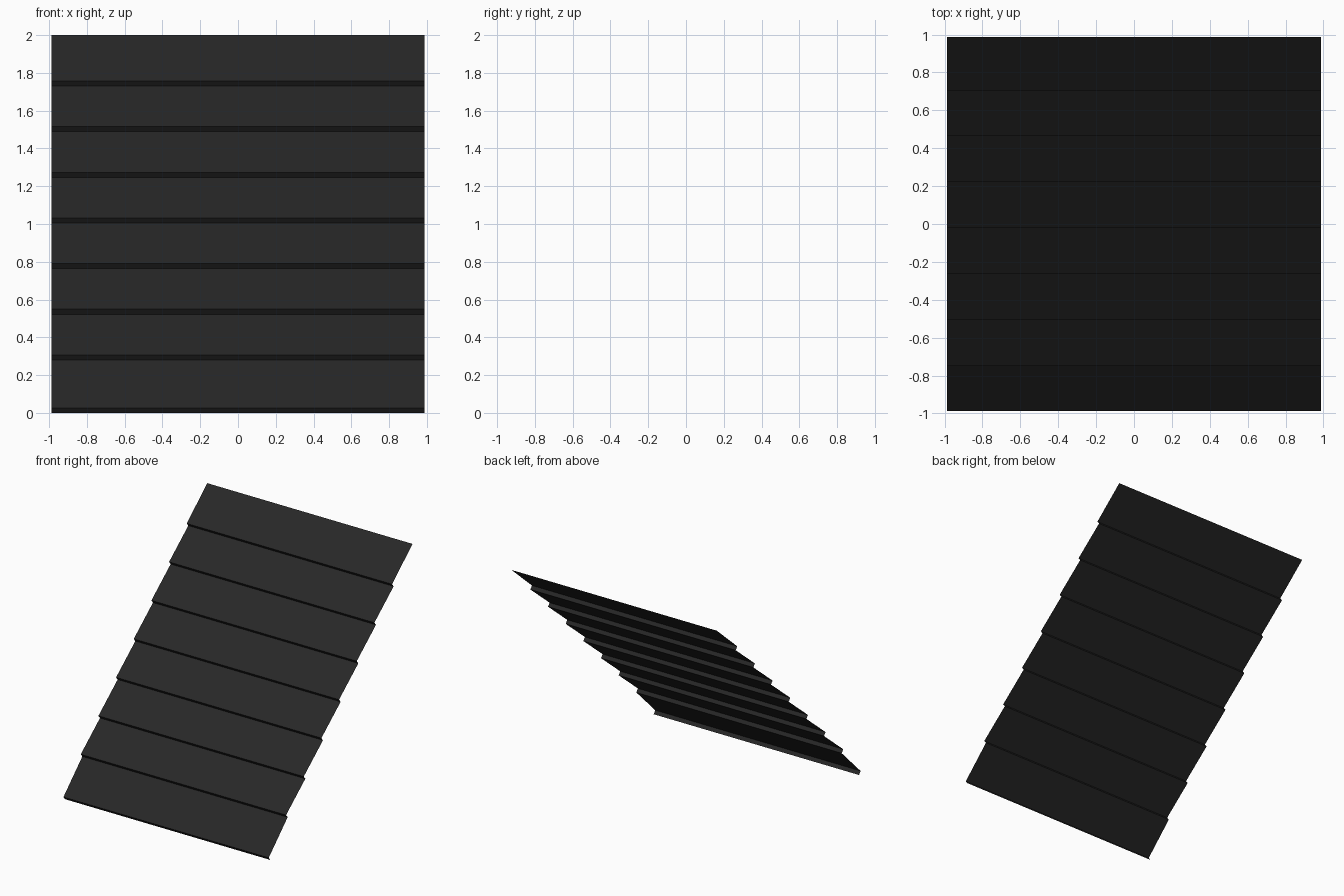
import bpy
import bmesh

if "Cube" in bpy.data.objects:
    bpy.data.objects.remove(bpy.data.objects["Cube"])

HALF_W = 0.987      # half width of the panel
LIP_Y, LIP_Z = 0.021, 0.027   # undercut lip of each board

slate = bpy.data.materials.new("charcoal")
slate.diffuse_color = (0.02, 0.02, 0.02, 1.0)
slate.use_nodes = True
slate.node_tree.nodes["Principled BSDF"].inputs["Base Color"].default_value = slate.diffuse_color

# Upper lip points of the eight overlapping boards (y, z)
lips = [(-0.987, LIP_Z)]
lips += [(-0.749 + 0.2425 * k, 0.307 + 0.2417 * k) for k in range(7)]

# Stepped side profile: under-edge then lip for each board, ending at the ridge
profile = []
for y, z in lips:
    profile += [(y + LIP_Y, z - LIP_Z), (y, z)]
profile.append((0.987, 2.0))

# Sweep the profile across the width as a single thin sheet
bm = bmesh.new()
rows = [[bm.verts.new((x, y, z)) for x in (-HALF_W, HALF_W)] for y, z in profile]
for (a, b), (d, c) in zip(rows, rows[1:]):
    bm.faces.new((a, b, c, d))

mesh = bpy.data.meshes.new("lapped_roof_panel")
bm.to_mesh(mesh)
bm.free()
mesh.materials.append(slate)
panel = bpy.data.objects.new("lapped_roof_panel", mesh)
bpy.context.collection.objects.link(panel)
